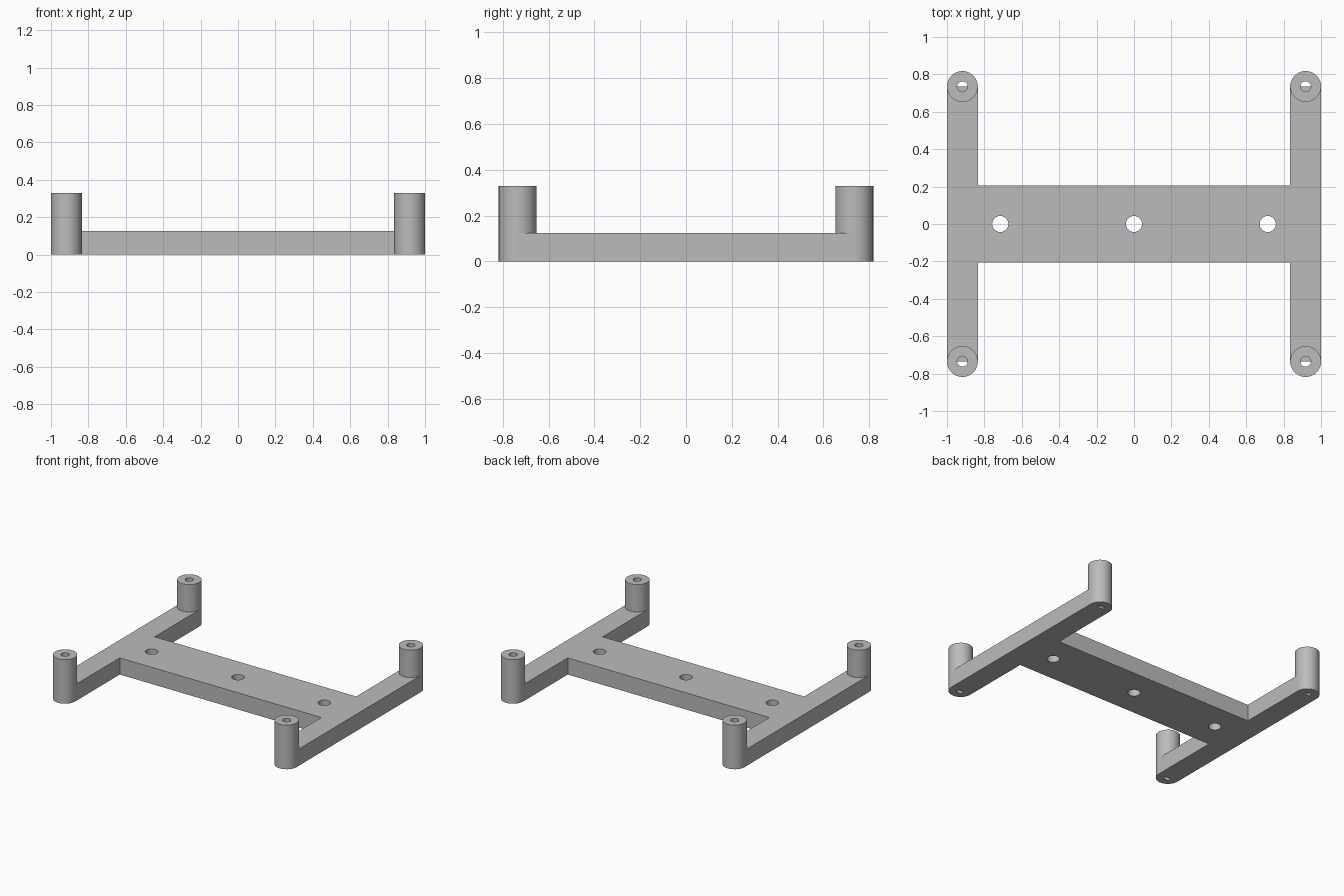
import bpy
import bmesh
import math
from mathutils import Vector

cube = bpy.data.objects.get("Cube")
if cube:
    bpy.data.objects.remove(cube, do_unlink=True)

# Main sizes
HALF_X, ARM_W = 1.0, 0.165
POST_R, BORE_R, POST_H = ARM_W / 2, 0.028, 0.33
POST_X, POST_Y = HALF_X - POST_R, 0.735
BAR_Y, BAR_H = 0.206, 0.125
HOLE_R, HOLE_X = 0.043, 0.715

grey = bpy.data.materials.new("plain grey")
grey.use_nodes = True
colour = (0.5, 0.5, 0.5, 1)
grey.diffuse_color = colour
grey.node_tree.nodes["Principled BSDF"].inputs["Base Color"].default_value = colour


def add_object(name, bm):
    bmesh.ops.recalc_face_normals(bm, faces=bm.faces)
    mesh = bpy.data.meshes.new(name)
    bm.to_mesh(mesh)
    bm.free()
    mesh.materials.append(grey)
    obj = bpy.data.objects.new(name, mesh)
    bpy.context.scene.collection.objects.link(obj)
    return obj


def smooth(obj):
    bpy.ops.object.select_all(action="DESELECT")
    obj.select_set(True)
    bpy.context.view_layer.objects.active = obj
    bpy.ops.object.shade_smooth_by_angle(angle=math.radians(30))


# H-shaped frame: one quarter outline mirrored round, then extruded
inner = HALF_X - ARM_W
quarter = [(inner, BAR_Y), (inner, POST_Y), (HALF_X, POST_Y)]
outline = quarter + [(x, -y) for x, y in reversed(quarter)]
outline += [(-x, -y) for x, y in outline]
bm = bmesh.new()
face = bm.faces.new([bm.verts.new((x, y, 0)) for x, y in outline])
top = bmesh.ops.extrude_face_region(bm, geom=[face])["geom"]
bmesh.ops.translate(bm, vec=(0, 0, BAR_H),
                    verts=[v for v in top if isinstance(v, bmesh.types.BMVert)])
frame = add_object("frame", bm)

# Three mounting holes through the crossbar
bm = bmesh.new()
for x in (-HOLE_X, 0, HOLE_X):
    made = bmesh.ops.create_cone(bm, cap_ends=True, segments=48, radius1=HOLE_R,
                                 radius2=HOLE_R, depth=1)
    bmesh.ops.translate(bm, vec=(x, 0, 0), verts=made["verts"])
cutter = add_object("hole_cutter", bm)
cutter.hide_render = True
cutter.hide_set(True)
cut = frame.modifiers.new("holes", "BOOLEAN")
cut.operation, cut.solver, cut.object = "DIFFERENCE", "EXACT", cutter
bpy.context.view_layer.objects.active = frame
bpy.ops.object.modifier_apply(modifier=cut.name)
bpy.data.objects.remove(cutter, do_unlink=True)
smooth(frame)


# Hollow corner posts; the arm ends close the inner half of each bore
def add_post(name, x, y):
    bm = bmesh.new()
    ring = [bm.verts.new(p) for p in ((BORE_R, 0, 0), (POST_R, 0, 0),
                                      (POST_R, 0, POST_H), (BORE_R, 0, POST_H))]
    edges = [bm.edges.new((ring[i - 1], ring[i])) for i in range(4)]
    bmesh.ops.spin(bm, geom=ring + edges, axis=(0, 0, 1), cent=(0, 0, 0),
                   angle=math.tau, steps=64)
    bmesh.ops.remove_doubles(bm, verts=bm.verts, dist=1e-5)
    post = add_object(name, bm)
    post.location = Vector((x, y, 0))
    smooth(post)


for side, sx in (("left", 1), ("right", -1)):
    for end, sy in (("front", -1), ("back", 1)):
        add_post(f"{end}_{side}_post", sx * POST_X, sy * POST_Y)
